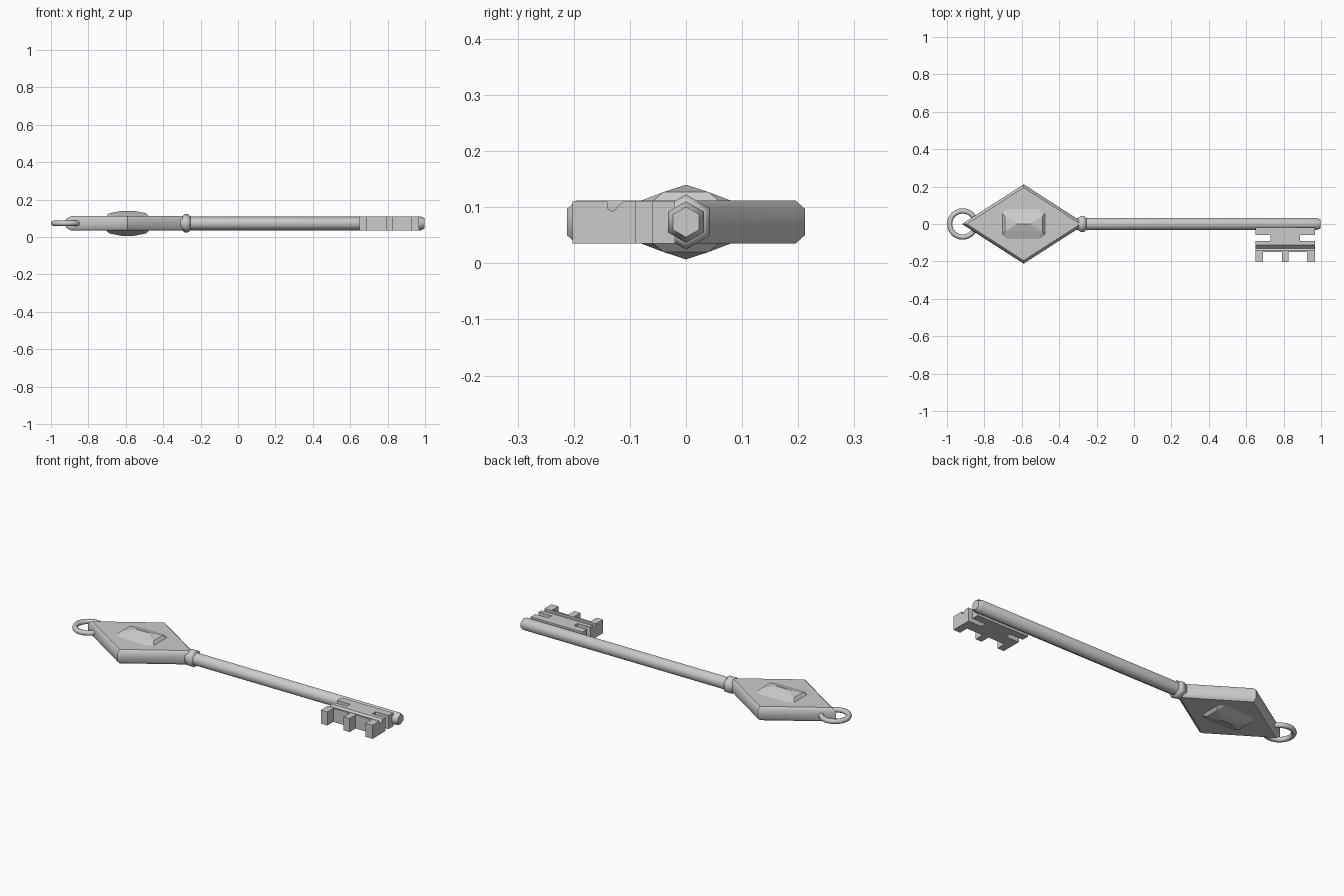
import bpy, math

cube = bpy.data.objects.get("Cube")
if cube:
    bpy.data.objects.remove(cube, do_unlink=True)

MID = 0.0735      # height of the key's centre plane
HEAD_X = -0.59    # centre of the diamond head

metal = bpy.data.materials.new("grey metal")
metal.use_nodes = True
metal.diffuse_color = (0.6, 0.6, 0.6, 1)
metal.node_tree.nodes["Principled BSDF"].inputs["Base Color"].default_value = (0.6, 0.6, 0.6, 1)


def finish(obj, smooth=None):
    obj.data.materials.append(metal)
    bpy.ops.object.select_all(action='DESELECT')
    obj.select_set(True)
    bpy.context.view_layer.objects.active = obj
    if smooth:
        bpy.ops.object.shade_smooth_by_angle(angle=math.radians(smooth))
    return obj


def loft(name, rings, smooth=None):
    """Skin a stack of equal-length point rings and cap both ends."""
    n = len(rings[0])
    verts = [p for ring in rings for p in ring]
    faces = [(r * n + i, r * n + (i + 1) % n, (r + 1) * n + (i + 1) % n, (r + 1) * n + i)
             for r in range(len(rings) - 1) for i in range(n)]
    faces += [tuple(reversed(range(n))), tuple(range(len(verts) - n, len(verts)))]
    mesh = bpy.data.meshes.new(name)
    mesh.from_pydata(verts, [], faces)
    obj = bpy.data.objects.new(name, mesh)
    bpy.context.collection.objects.link(obj)
    return finish(obj, smooth)


def hex_lathe(name, profile, smooth):
    """Six-sided turned part along x, from (x, radius) pairs."""
    angles = [math.pi / 2 + i * math.pi / 3 for i in range(6)]
    return loft(name, [[(x, r * math.cos(a), MID + r * math.sin(a)) for a in angles]
                       for x, r in profile], smooth)


# Shaft with tapered tip, and the collar next to the head
hex_lathe("shaft", [(-0.29, 0.037), (0.978, 0.037), (0.998, 0.027)], 62)
hex_lathe("collar", [(-0.312, 0.034), (-0.298, 0.038), (-0.285, 0.049),
                     (-0.268, 0.049), (-0.255, 0.038)], 62)

# Diamond head with chamfered rims
diamond = [(-0.33, 0), (0, -0.212), (0.33, 0), (0, 0.212)]
loft("head", [[(HEAD_X + x * s, y * s, MID + z) for x, y in diamond]
              for s, z in ((0.92, -0.0385), (1, -0.0235), (1, 0.0235), (0.92, 0.0385))], 45)


# Faceted gem on each face of the head
def gem(name, side):
    def ring(pts, z):
        return [(HEAD_X + x, y, MID + side * z) for x, y in pts]
    base = [(-0.115, -0.06), (-0.085, -0.083), (0.085, -0.083), (0.115, -0.06),
            (0.115, 0.06), (0.085, 0.083), (-0.085, 0.083), (-0.115, 0.06)]
    girdle = [(-0.1, -0.04), (0.1, -0.04), (0.1, 0.04), (-0.1, 0.04)]
    ridge = [(-0.035, 0), (0.035, 0)]
    verts = ring(base, 0.037) + ring(girdle, 0.0535) + ring(ridge, 0.0665)
    faces = [(0, 1, 8), (1, 2, 9, 8), (2, 3, 9), (3, 4, 10, 9), (4, 5, 10),
             (5, 6, 11, 10), (6, 7, 11), (7, 0, 8, 11),
             (8, 9, 13, 12), (9, 10, 13), (10, 11, 12, 13), (11, 8, 12)]
    if side < 0:
        faces = [f[::-1] for f in faces]
    mesh = bpy.data.meshes.new(name)
    mesh.from_pydata(verts, [], faces)
    obj = bpy.data.objects.new(name, mesh)
    bpy.context.collection.objects.link(obj)
    finish(obj)


gem("gem_top", 1)
gem("gem_bottom", -1)

# Hanging ring through the tip of the head
bpy.ops.mesh.primitive_torus_add(location=(-0.916, 0, MID), major_radius=0.07, minor_radius=0.014,
                                 major_segments=24, minor_segments=8)
bpy.context.object.name = "hanging_ring"
finish(bpy.context.object, 50)


# Bit: profiles in (y, z) swept along x
def bit_part(name, x0, x1, profile):
    loft(name, [[(x, y, z) for y, z in profile] for x in (x0, x1)])


def slab(y0, y1, top=0.11):
    return [(y0, 0.035), (y1, 0.035), (y1, top), (y0, top)]


bit_part("bit_root", 0.65, 0.967, slab(-0.06, -0.02))
bit_part("bit_web", 0.73, 0.887, slab(-0.09, -0.06))
bit_part("bit_body", 0.65, 0.967,
         [(-0.15, 0.035), (-0.09, 0.035), (-0.09, 0.11), (-0.113, 0.11),
          (-0.13, 0.092), (-0.14, 0.098), (-0.14, 0.11), (-0.15, 0.11)])
for label, x0, x1 in (("inner", 0.65, 0.69), ("middle", 0.79, 0.827), ("outer", 0.925, 0.967)):
    bit_part("bit_tooth_" + label, x0, x1, slab(-0.202, -0.15))
